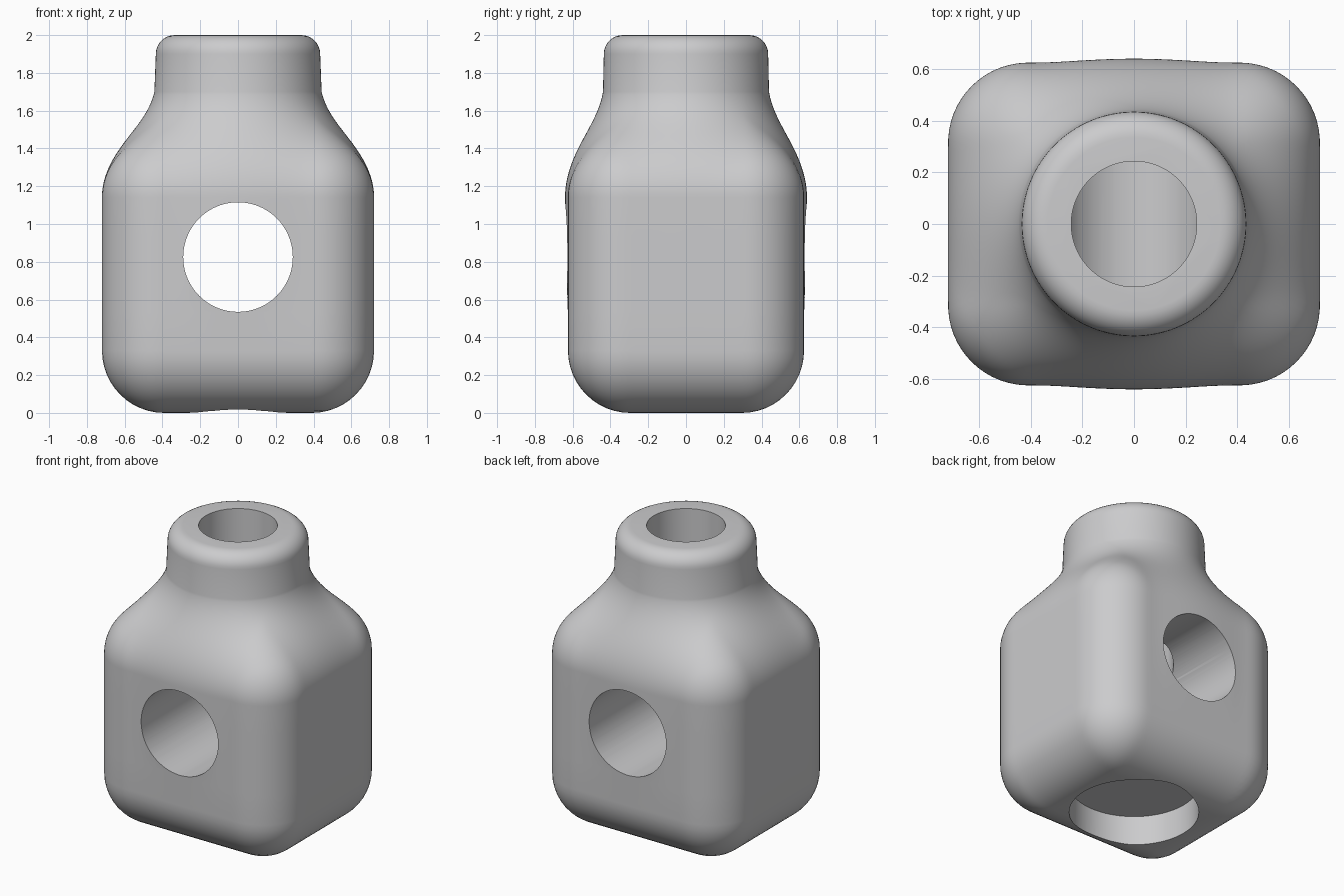
import bpy, bmesh, math
from mathutils import Vector

if "Cube" in bpy.data.objects:
    bpy.data.objects.remove(bpy.data.objects["Cube"])

HX, HY, TOP = 0.72, 0.625, 1.47      # body half sizes and height
EDGE, CORNER = 0.33, 0.31            # horizontal and vertical edge rounding
NECK, BLEND, LIP = 0.435, 0.30, 0.10 # neck radius, shoulder fillet, rim rounding
HEIGHT, SIDES = 2.0, 160

grey = bpy.data.materials.new("grey")
grey.diffuse_color = (0.6, 0.6, 0.61, 1)
grey.use_nodes = True
grey.node_tree.nodes["Principled BSDF"].inputs["Base Color"].default_value = grey.diffuse_color


def rounded_block(x, y, z):
    """Distance to the rounded body block."""
    qx, qy = abs(x) - HX + CORNER, abs(y) - HY + CORNER
    flat = min(max(qx, qy), 0) + math.hypot(max(qx, 0), max(qy, 0)) - CORNER
    wx, wz = flat + EDGE, abs(z - TOP / 2) - TOP / 2 + EDGE
    return min(max(wx, wz), 0) + math.hypot(max(wx, 0), max(wz, 0)) - EDGE


def shell(x, y, z):
    """Block joined to the neck, with a rolling-ball fillet on the shoulder."""
    a, b = rounded_block(x, y, z), math.hypot(x, y) - NECK
    if z < TOP / 2:
        return a
    return max(BLEND, min(a, b)) - math.hypot(max(BLEND - a, 0), max(BLEND - b, 0))


def radius_at(angle, z):
    c, s = math.cos(angle), math.sin(angle)
    lo, hi = 0.0, 1.2
    for _ in range(24):
        mid = (lo + hi) / 2
        if shell(mid * c, mid * s, z) < 0:
            lo = mid
        else:
            hi = mid
    return lo


# Ring heights: rounded base, straight walls, shoulder, neck, rounded rim
rings = [(EDGE * (1 - math.cos(math.pi / 2 * i / 12)) + 1e-5, 0) for i in range(13)]
rings += [(EDGE + (TOP - 2 * EDGE) * i / 4, 0) for i in range(1, 5)]
rings += [(1.14 + 0.56 * i / 36, 0) for i in range(1, 37)]
for i in range(9):
    t = math.pi / 2 * i / 8
    rings.append((HEIGHT - LIP + LIP * math.sin(t), LIP * (1 - math.cos(t))))

# Solid body and neck, lofted through the rings
bm = bmesh.new()
loops = []
for z, inset in rings:
    loop = []
    for k in range(SIDES):
        a = 2 * math.pi * k / SIDES
        r = radius_at(a, z) - inset
        loop.append(bm.verts.new((r * math.cos(a), r * math.sin(a), z)))
    loops.append(loop)
for low, high in zip(loops, loops[1:]):
    for k in range(SIDES):
        n = (k + 1) % SIDES
        bm.faces.new((low[k], low[n], high[n], high[k]))
bm.faces.new(loops[0][::-1])
bm.faces.new(loops[-1])
mesh = bpy.data.meshes.new("connector_body")
bm.to_mesh(mesh)
bm.free()
body = bpy.data.objects.new("connector_body", mesh)
bpy.context.collection.objects.link(body)
mesh.materials.append(grey)


def drill(name, radius, start, end):
    """Cut a round hole from start to end."""
    start, end = Vector(start), Vector(end)
    axis = end - start
    bpy.ops.mesh.primitive_cylinder_add(
        vertices=96, radius=radius, depth=axis.length, location=(start + end) / 2,
        rotation=axis.to_track_quat('Z', 'Y').to_euler())
    cutter = bpy.context.object
    cutter.name = name
    cutter.data.materials.append(grey)
    bpy.context.view_layer.objects.active = body
    mod = body.modifiers.new(name, 'BOOLEAN')
    mod.operation, mod.solver, mod.object = 'DIFFERENCE', 'EXACT', cutter
    bpy.ops.object.modifier_apply(modifier=name)
    bpy.data.objects.remove(cutter, do_unlink=True)


drill("cross_hole", 0.29, (0, -1, 0.825), (0, 1, 0.825))
drill("neck_bore", 0.243, (0, 0, 0.825), (0, 0, 2.2))
drill("base_recess", 0.40, (0, 0, -0.3), (0, 0, 0.20))

# Smooth skin with crisp hole edges
bpy.ops.object.select_all(action='DESELECT')
body.select_set(True)
bpy.context.view_layer.objects.active = body
bpy.ops.object.shade_smooth_by_angle(angle=math.radians(35))
